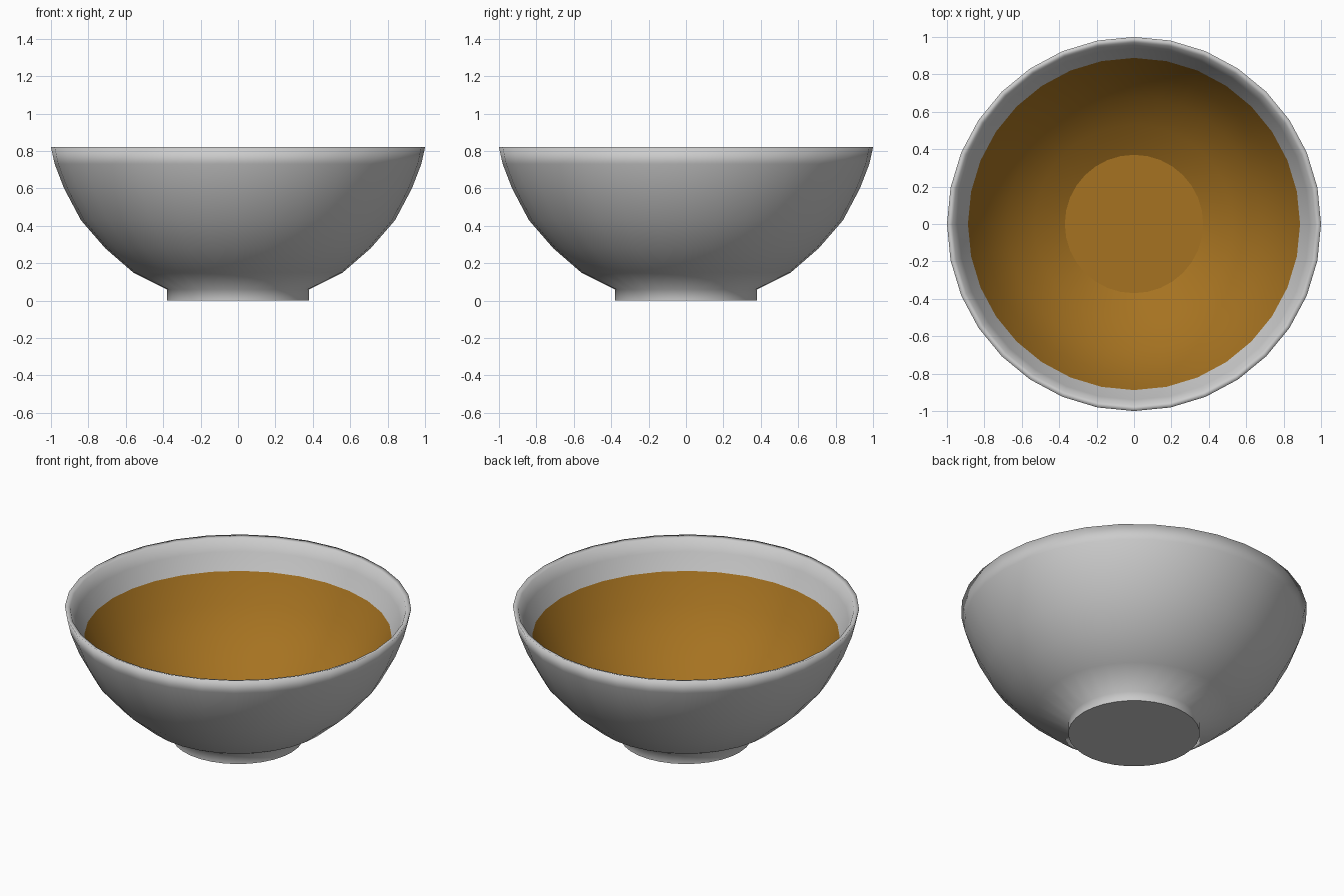
import bpy, bmesh
from math import cos, sin, tau

if "Cube" in bpy.data.objects:
    bpy.data.objects.remove(bpy.data.objects["Cube"])

SIDES = 32


def lathe(name, profile, cap):
    """Spin (radius, z) points around z; cap the ring with index `cap` with a crisp flat face."""
    bm = bmesh.new()
    rings = [[bm.verts.new((r * cos(tau * i / SIDES), r * sin(tau * i / SIDES), z))
              for i in range(SIDES)] for r, z in profile]
    for a, b in zip(rings, rings[1:]):
        for i in range(SIDES):
            j = (i + 1) % SIDES
            bm.faces.new((a[i], a[j], b[j], b[i]))
    disc = bm.faces.new(rings[cap])
    if cap == 0:
        disc.normal_flip()
    for f in bm.faces:
        f.smooth = True
    for e in disc.edges:
        e.smooth = False
    mesh = bpy.data.meshes.new(name)
    bm.to_mesh(mesh)
    bm.free()
    obj = bpy.data.objects.new(name, mesh)
    bpy.context.collection.objects.link(obj)
    return obj


# Bowl: foot, outer wall, rim, then inner wall down to the coloured lining
lathe("bowl", [(0.38, 0), (0.38, 0.06), (0.56, 0.15), (0.71, 0.28), (0.84, 0.43),
               (0.93, 0.60), (0.98, 0.73), (1.0, 0.82), (0.97, 0.81),
               (0.94, 0.74), (0.888, 0.64)], cap=0)

# Lining: brown glazed interior with a flat floor
lining = lathe("inner_lining", [(0.888, 0.64), (0.80, 0.47), (0.68, 0.325),
                                (0.53, 0.20), (0.37, 0.11)], cap=-1)
brown = bpy.data.materials.new("brown")
brown.diffuse_color = (0.38, 0.17, 0.015, 1)
brown.use_nodes = True
brown.node_tree.nodes["Principled BSDF"].inputs["Base Color"].default_value = brown.diffuse_color
lining.data.materials.append(brown)
